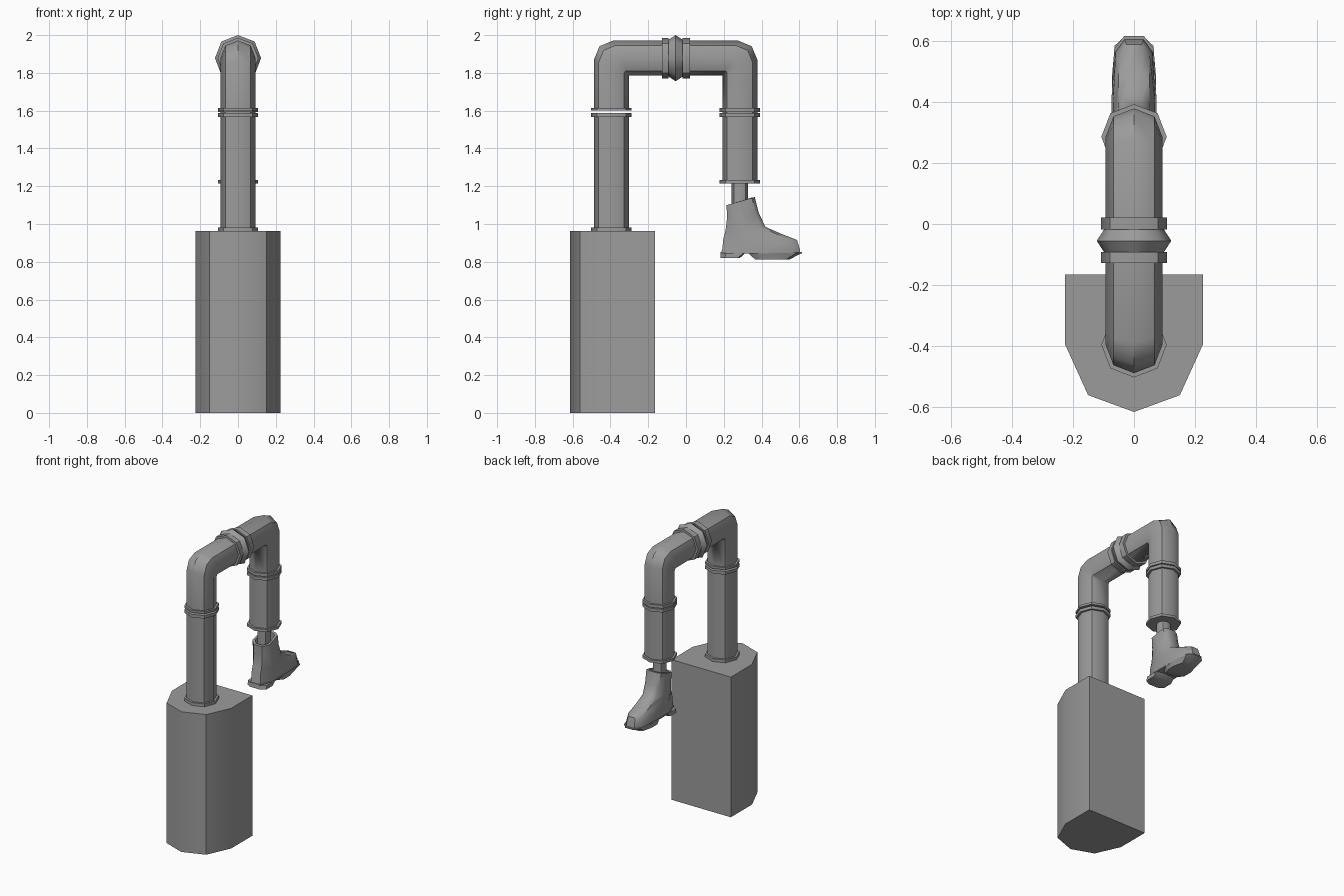
import bpy, bmesh, math
from mathutils import Vector

cube = bpy.data.objects.get("Cube")
if cube:
    bpy.data.objects.remove(cube, do_unlink=True)

grey = bpy.data.materials.new("plain_grey")
grey.use_nodes = True
GREY = (0.33, 0.33, 0.33, 1)
grey.diffuse_color = GREY
grey.node_tree.nodes["Principled BSDF"].inputs["Base Color"].default_value = GREY

R = 0.093                      # pipe radius
FRONT, BACK = -0.395, 0.285    # leg centres along y


def loft(name, rings):
    """Skin a list of equal-length point rings and cap both ends."""
    bm = bmesh.new()
    rows = [[bm.verts.new(p) for p in ring] for ring in rings]
    n = len(rows[0])
    for a, b in zip(rows, rows[1:]):
        for i in range(n):
            j = (i + 1) % n
            bm.faces.new((a[i], a[j], b[j], b[i]))
    bm.faces.new(rows[0])
    bm.faces.new(rows[-1])
    bmesh.ops.remove_doubles(bm, verts=bm.verts, dist=0.0005)
    bmesh.ops.recalc_face_normals(bm, faces=bm.faces)
    mesh = bpy.data.meshes.new(name)
    bm.to_mesh(mesh)
    bm.free()
    obj = bpy.data.objects.new(name, mesh)
    bpy.context.collection.objects.link(obj)
    mesh.materials.append(grey)
    bpy.ops.object.select_all(action='DESELECT')
    obj.select_set(True)
    bpy.context.view_layer.objects.active = obj
    bpy.ops.object.shade_smooth_by_angle(angle=math.radians(44))
    return obj


def octagon(r):
    """Eight points with corners on the axes, diagonals slightly full."""
    pts = []
    for i in range(8):
        k = r if i % 2 == 0 else r * 1.02
        a = i * math.pi / 4
        pts.append((k * math.cos(a), k * math.sin(a)))
    return pts


def upright(name, y, profile):
    return loft(name, [[(a, y + b, z) for a, b in octagon(r)] for r, z in profile])


def level(name, z, profile):
    return loft(name, [[(a, y, z + b) for a, b in octagon(r)] for r, y in profile])


# Base block with a pointed front
half = [(0.225, -0.165), (0.225, -0.395), (0.15, -0.56)]
outline = half + [(0, -0.615)] + [(-x, y) for x, y in reversed(half)]
loft("base_block", [[(x, y, z) for x, y in outline] for z in (0, 0.962)])

# Straight leg pipes
upright("front_leg_pipe", FRONT, [(R, 0.96), (R, 1.585)])
upright("back_leg_pipe", BACK, [(R, 1.22), (R, 1.60)])

# Bent pipe joining both legs
INNER_Z = 1.785


def bend_point(a, b, inner_y, side, t):
    d = b + R
    r = 0.55 * d
    return (a, inner_y + side * (d - r + r * math.cos(t)),
            INNER_Z + d - r + r * math.sin(t))


section = octagon(R)
angles = (0, math.pi / 4, math.pi / 2)
front_in, back_in = FRONT + R, BACK - R
arch = [[(a, front_in - (b + R), 1.602) for a, b in section]]
arch += [[bend_point(a, b, front_in, -1, t) for a, b in section] for t in angles]
arch += [[bend_point(a, b, back_in, 1, t) for a, b in section] for t in reversed(angles)]
arch += [[(a, back_in + b + R, 1.60) for a, b in section]]
loft("arch_pipe", arch)


# Flat rings on the legs
def flange(name, y, low, high):
    upright(name, y, [(0.107, low), (0.107, high)])


flange("front_base_ring", FRONT, 0.962, 0.982)
flange("front_lower_ring", FRONT, 1.567, 1.588)
flange("front_upper_ring", FRONT, 1.600, 1.615)
flange("back_lower_ring", BACK, 1.567, 1.588)
flange("back_upper_ring", BACK, 1.594, 1.615)
flange("back_end_ring", BACK, 1.215, 1.233)

# Coupling in the middle of the arch
MID_Z = INNER_Z + R
level("front_collar", MID_Z, [(0.108, -0.128), (0.108, -0.092)])
level("back_collar", MID_Z, [(0.108, -0.018), (0.108, 0.022)])
level("coupling_ridge", MID_Z, [(0.098, -0.092), (0.122, -0.055), (0.098, -0.018)])

# Ankle rod
upright("ankle_rod", BACK, [(0.043, 1.05), (0.043, 1.23)])


# Boot
def shoe_ring(back, front, w, z, toe_w=None, rise=0.0):
    """Shoe-shaped outline; rise lifts the front end."""
    toe = w if toe_w is None else toe_w
    length = front - back
    side = [(0.5 * w, 0), (w, 0.22), (w, 0.55), (toe, 0.9), (0.5 * toe, 1)]
    pts = side + [(-x, f) for x, f in reversed(side)]
    return [(x, back + f * length, z + rise * f) for x, f in pts]


loft("boot", [
    shoe_ring(0.185, 0.605, 0.07, 0.845, 0.062),
    shoe_ring(0.192, 0.602, 0.07, 0.868, 0.06),
    shoe_ring(0.198, 0.588, 0.068, 0.925, 0.052, -0.01),
    shoe_ring(0.207, 0.50, 0.067, 0.955, 0.05, -0.005),
    shoe_ring(0.212, 0.42, 0.066, 0.985, 0.05),
    shoe_ring(0.217, 0.385, 0.064, 1.03, 0.052, 0.03),
    shoe_ring(0.215, 0.364, 0.064, 1.10, 0.056, 0.042),
    shoe_ring(0.232, 0.348, 0.05, 1.102, 0.044, 0.038),
    shoe_ring(0.232, 0.348, 0.05, 1.06, 0.044),
])

# Sole rim, heel and front tread
loft("sole_rim", [shoe_ring(0.183, 0.615, 0.073, z, 0.065) for z in (0.844, 0.852)])
loft("heel", [shoe_ring(0.182, 0.285, 0.071, 0.82), shoe_ring(0.184, 0.315, 0.071, 0.846)])
loft("front_tread", [shoe_ring(0.365, 0.55, 0.066, 0.813, 0.05),
                     shoe_ring(0.33, 0.612, 0.072, 0.846, 0.063)])
